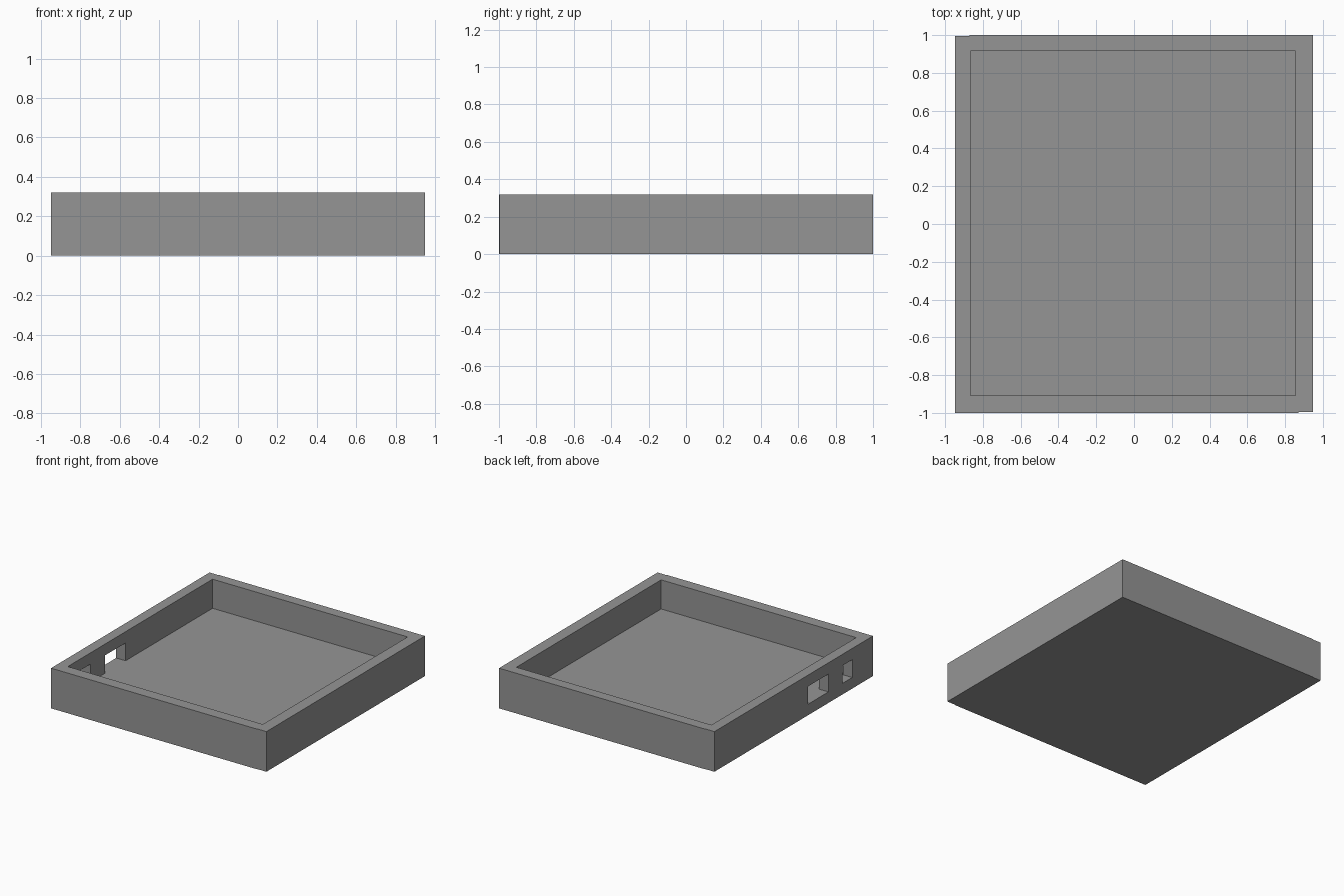
import bpy, bmesh

if "Cube" in bpy.data.objects:
    bpy.data.objects.remove(bpy.data.objects["Cube"])

grey = bpy.data.materials.new("plain grey")
grey.diffuse_color = (0.30, 0.30, 0.30, 1)
grey.use_nodes = True
grey.node_tree.nodes["Principled BSDF"].inputs["Base Color"].default_value = grey.diffuse_color


def prism(name, outline, z0, z1):
    """Extrude a flat outline between two heights."""
    bm = bmesh.new()
    face = bm.faces.new([bm.verts.new((x, y, z0)) for x, y in outline])
    ext = bmesh.ops.extrude_face_region(bm, geom=[face])
    for v in ext["geom"]:
        if isinstance(v, bmesh.types.BMVert):
            v.co.z = z1
    bmesh.ops.recalc_face_normals(bm, faces=bm.faces[:])
    mesh = bpy.data.meshes.new(name)
    bm.to_mesh(mesh)
    bm.free()
    mesh.materials.append(grey)
    obj = bpy.data.objects.new(name, mesh)
    bpy.context.collection.objects.link(obj)
    return obj


def rect(x0, x1, y0, y1):
    return [(x0, y0), (x1, y0), (x1, y1), (x0, y1)]


# Tray body, with a fine step where the walls meet at two opposite corners
X, Y, H, FLOOR, STEP = 0.948, 1.0, 0.32, 0.088, 0.004
half = [(-X, -Y), (0.87, -Y), (0.87, -Y + STEP), (X, -Y + STEP)]
tray = prism("tray", half + [(-x, -y) for x, y in half], 0, H)

# Cavity, plus a connector window and a switch window in the left wall
cutters = [
    prism("cavity_cutter", rect(-0.865, 0.855, -0.908, 0.915), FLOOR, H + 0.1),
    prism("wide_window_cutter", rect(-1.1, -0.8, -0.44, -0.18), FLOOR, 0.23),
    prism("narrow_window_cutter", rect(-1.1, -0.8, -0.74, -0.62), FLOOR, 0.23),
]
for cutter in cutters:
    cutter.hide_render = True
    cutter.hide_viewport = True
    cut = tray.modifiers.new(cutter.name, 'BOOLEAN')
    cut.operation = 'DIFFERENCE'
    cut.solver = 'EXACT'
    cut.object = cutter
